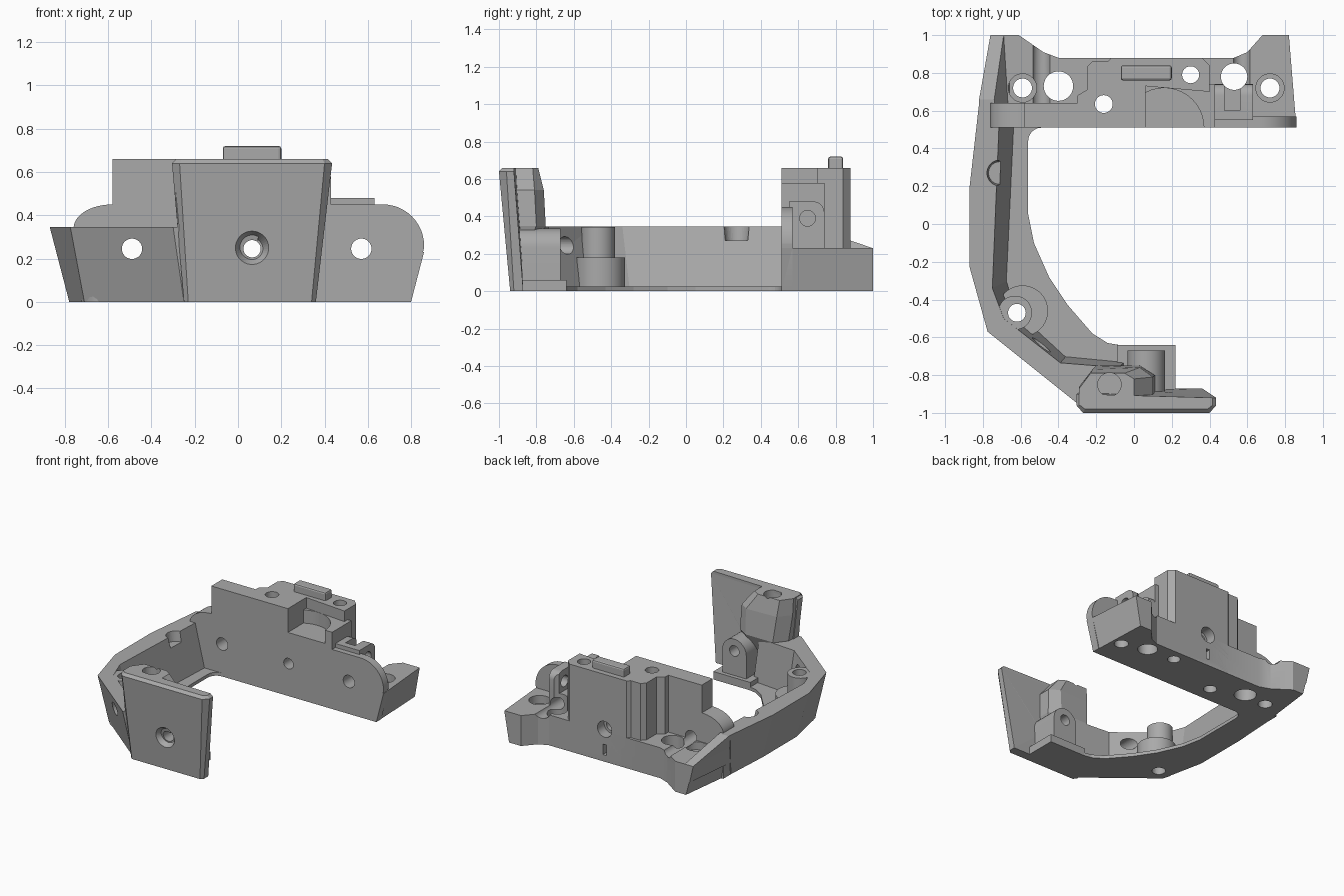
import bpy, bmesh
from math import pi, sin, cos
from mathutils import Matrix, Vector

cube = bpy.data.objects.get("Cube")
if cube:
    bpy.data.objects.remove(cube, do_unlink=True)

grey = bpy.data.materials.new("mid_grey")
grey.use_nodes = True
colour = (0.4, 0.4, 0.4, 1)
grey.diffuse_color = colour
grey.node_tree.nodes["Principled BSDF"].inputs["Base Color"].default_value = colour


def finish(name, bm):
    bmesh.ops.recalc_face_normals(bm, faces=bm.faces)
    mesh = bpy.data.meshes.new(name)
    bm.to_mesh(mesh)
    bm.free()
    mesh.materials.append(grey)
    ob = bpy.data.objects.new(name, mesh)
    bpy.context.scene.collection.objects.link(ob)
    return ob


def loft(name, layers, axis="z"):
    """Solid through matching outlines, each given as (height, points)."""
    place = {"z": lambda a, b, h: (a, b, h), "y": lambda a, b, h: (a, h, b),
             "x": lambda a, b, h: (h, a, b)}[axis]
    bm = bmesh.new()
    rings = [[bm.verts.new(place(a, b, h)) for a, b in pts] for h, pts in layers]
    n = len(rings[0])
    for low, high in zip(rings, rings[1:]):
        for i in range(n):
            j = (i + 1) % n
            bm.faces.new((low[i], low[j], high[j], high[i]))
    bm.faces.new(rings[0][::-1])
    bm.faces.new(rings[-1])
    return finish(name, bm)


def prism(name, pts, h0, h1, axis="z"):
    return loft(name, [(h0, pts), (h1, pts)], axis)


def box(name, x0, x1, y0, y1, z0, z1):
    return prism(name, [(x0, y0), (x1, y0), (x1, y1), (x0, y1)], z0, z1)


def rod(name, start, end, r1, r2=None):
    """Round bar or cone between two points."""
    a, b = Vector(start), Vector(end)
    turn = (b - a).to_track_quat("Z", "Y").to_matrix().to_4x4()
    bm = bmesh.new()
    bmesh.ops.create_cone(bm, cap_ends=True, segments=40, radius1=r1, radius2=r2 or r1,
                          depth=(b - a).length, matrix=Matrix.Translation((a + b) / 2) @ turn)
    return finish(name, bm)


def arc(cx, cy, rx, ry, a0, a1, n=12):
    steps = [(a0 + (a1 - a0) * i / n) * pi / 180 for i in range(n + 1)]
    return [(cx + rx * cos(t), cy + ry * sin(t)) for t in steps]


def cut(targets, cutter):
    for ob in targets:
        mod = ob.modifiers.new("cut", "BOOLEAN")
        mod.operation, mod.solver, mod.object = "DIFFERENCE", "EXACT", cutter
        bpy.context.view_layer.objects.active = ob
        bpy.ops.object.modifier_apply(modifier=mod.name)
    bpy.data.objects.remove(cutter, do_unlink=True)


# Rear base with flared feet
rear_edge = [(0.68, 1.0), (0.60, 0.91), (0.53, 0.88), (-0.40, 0.88), (-0.48, 0.91), (-0.61, 1.0)]
rear_base = loft("rear_base", [
    (0, [(-0.76, 0.51), (0.80, 0.51), (0.78, 1.0)] + rear_edge + [(-0.70, 1.0)]),
    (0.23, [(-0.80, 0.51), (0.86, 0.51), (0.82, 1.0)] + rear_edge + [(-0.76, 1.0)])])

# Rear upright plates
left_plate = prism("left_upright_plate",
                   [(-0.76, 0), (0.06, 0), (0.06, 0.66), (-0.58, 0.66)]
                   + arc(-0.58, 0.34, 0.18, 0.11, 90, 180), 0.51, 0.64, "y")
right_plate = prism("right_upright_plate",
                    [(0.06, 0), (0.80, 0), (0.86, 0.25)] + arc(0.67, 0.26, 0.19, 0.19, 0, 90)
                    + [(0.06, 0.45)], 0.51, 0.57, "y")

# Tall rear block, back wall, and lower shelf with a round recess
tall_block = prism("tall_block",
                   [(0.06, 0.51), (0.06, 0.88), (-0.12, 0.88), (-0.14, 0.86), (-0.22, 0.86),
                    (-0.25, 0.83), (-0.25, 0.71), (-0.30, 0.68), (-0.30, 0.51)], 0, 0.66)
back_wall = prism("back_wall",
                  [(0.06, 0.73), (0.40, 0.70), (0.40, 0.84), (0.36, 0.88), (0.06, 0.88)], 0, 0.66)
shelf = box("shelf", 0.06, 0.43, 0.51, 0.74, 0, 0.58)
cut([shelf], rod("recess", (0.16, 0.51, 0.48), (0.16, 0.51, 0.7), 0.21))
top_key = box("top_key", -0.07, 0.20, 0.76, 0.84, 0.64, 0.72)
bevel = top_key.modifiers.new("soft_edges", "BEVEL")
bevel.width, bevel.segments = 0.012, 2

# Bracket beside the tall block
bracket = prism("side_bracket",
                [(0.55, 0.2), (0.74, 0.2), (0.74, 0.33)] + arc(0.68, 0.42, 0.06, 0.06, 0, 90, 6)
                + [(0.55, 0.48)], 0.40, 0.63, "x")
cut([bracket], rod("pin_hole", (0.3, 0.65, 0.39), (0.7, 0.65, 0.39), 0.042))
cut([bracket], box("notch", 0.48, 0.56, 0.60, 0.9, 0.32, 0.6))

# Curved arm on the right, leaning outwards
outer_low = [(-0.76, 0.55), (-0.78, 0.2), (-0.78, -0.2), (-0.71, -0.53), (-0.25, -0.9)]
outer_top = [(-0.82, 0.64), (-0.87, 0.2), (-0.87, -0.23), (-0.775, -0.57), (-0.30, -0.95)]
inner_low = [(-0.05, -0.90), (-0.05, -0.73), (-0.36, -0.70), (-0.62, -0.46), (-0.67, -0.3), (-0.63, 0.55)]
inner_top = [(-0.08, -0.92), (-0.08, -0.76), (-0.39, -0.735), (-0.69, -0.50), (-0.75, -0.34), (-0.71, 0.64)]
arm = loft("arm_wall", [(0, outer_low + inner_low), (0.345, outer_top + inner_top)])
cut([arm], rod("scallop", (-0.71, 0.27, 0.27), (-0.71, 0.27, 0.4), 0.06, 0.075))
arm_tail = loft("arm_tail", [
    (0.1, [(-0.78, 0.52), (-0.73, 1.0), (-0.66, 1.0), (-0.64, 0.52)]),
    (0.23, [(-0.80, 0.52), (-0.76, 1.0), (-0.69, 1.0), (-0.66, 0.52)]),
    (0.345, [(-0.825, 0.52), (-0.82, 0.66), (-0.74, 0.66), (-0.72, 0.52)])])
floor = prism("arm_floor", outer_low + [(-0.1, -0.9), (-0.08, -0.64), (-0.14, -0.63)]
              + [(-0.22, -0.58), (-0.35, -0.43), (-0.45, -0.28), (-0.53, -0.10), (-0.56, 0.05)]
              + arc(-0.49, 0.44, 0.07, 0.07, 180, 90, 6), 0, 0.025)
boss = rod("boss", (-0.59, -0.46, 0), (-0.59, -0.46, 0.18), 0.135)
boss_top = rod("boss_upper", (-0.63, -0.47, 0.1), (-0.63, -0.47, 0.343), 0.09)

# Front plate, leaning forwards
front_plate = loft("front_plate", [
    (0, [(-0.25, -0.92), (-0.23, -0.94), (0.34, -0.94), (0.36, -0.92), (0.36, -0.87), (-0.25, -0.87)]),
    (0.64, [(-0.305, -0.96), (-0.27, -1), (0.40, -1), (0.435, -0.96), (0.435, -0.92), (-0.305, -0.90)]),
    (0.66, [(-0.285, -0.96), (-0.26, -0.98), (0.39, -0.98), (0.415, -0.96), (0.415, -0.92), (-0.285, -0.90)])])

# Faceted block behind the front plate
front_block = loft("front_block", [
    (0.15, [(-0.26, -0.91), (-0.25, -0.86), (-0.20, -0.80), (0.0, -0.86), (0.05, -0.89), (0.05, -0.91)]),
    (0.35, [(-0.28, -0.95), (-0.27, -0.84), (-0.20, -0.75), (0.03, -0.75), (0.11, -0.80), (0.11, -0.95)]),
    (0.54, [(-0.29, -0.96), (-0.29, -0.86), (-0.22, -0.77), (0.03, -0.76), (0.10, -0.81), (0.10, -0.96)]),
    (0.66, [(-0.29, -0.96), (-0.29, -0.87), (-0.23, -0.79), (-0.05, -0.79), (0.0, -0.82), (0.0, -0.96)])])
cut([front_block], rod("socket", (-0.13, -0.85, 0.56), (-0.13, -0.85, 0.8), 0.062))

# Lug with its foot
lug = prism("lug", [(-0.035, 0.02), (0.165, 0.02)] + arc(0.065, 0.235, 0.1, 0.1, 0, 180, 16),
            -0.92, -0.67, "y")
lug_foot = box("lug_foot", -0.09, 0.22, -0.90, -0.64, 0, 0.06)

# Vertical holes
rear = [rear_base, left_plate, tall_block, back_wall, bracket, shelf]
for x, y, r in [(-0.59, 0.72, 0.05), (-0.40, 0.73, 0.078), (-0.16, 0.635, 0.047),
                (0.30, 0.79, 0.045), (0.53, 0.78, 0.07), (0.72, 0.72, 0.05)]:
    cut(rear, rod("hole", (x, y, -0.1), (x, y, 0.9), r))
for x in (-0.59, 0.72):
    cut([rear_base], rod("counterbore", (x, 0.72, 0.17), (x, 0.72, 0.3), 0.075))
cut([arm, floor, boss, boss_top], rod("hole", (-0.62, -0.47, -0.1), (-0.62, -0.47, 0.5), 0.047))

# Holes running front to back
front = [arm, front_plate, front_block, lug, boss_top]
rear += [right_plate]
for x, r in [(-0.49, 0.047), (0.065, 0.04), (0.57, 0.047)]:
    cut(front + rear, rod("hole", (x, -1.2, 0.245), (x, 1.2, 0.245), r))
cut([front_plate], rod("countersink", (0.065, -1.0, 0.245), (0.065, -0.92, 0.245), 0.1, 0.05))
cut([rear_base, tall_block, back_wall], rod("counterbore", (0.065, 0.8, 0.245), (0.065, 1, 0.245), 0.06))
cut([rear_base, tall_block, back_wall], box("slot", 0.05, 0.08, 0.82, 1, 0.05, 0.13))

# Smooth round surfaces, keep sharp edges
bpy.ops.object.select_all(action="DESELECT")
for ob in (boss, boss_top, lug, left_plate, right_plate, bracket, shelf, rear_base, tall_block, back_wall):
    ob.select_set(True)
    bpy.context.view_layer.objects.active = ob
bpy.ops.object.shade_smooth_by_angle(angle=0.4)
